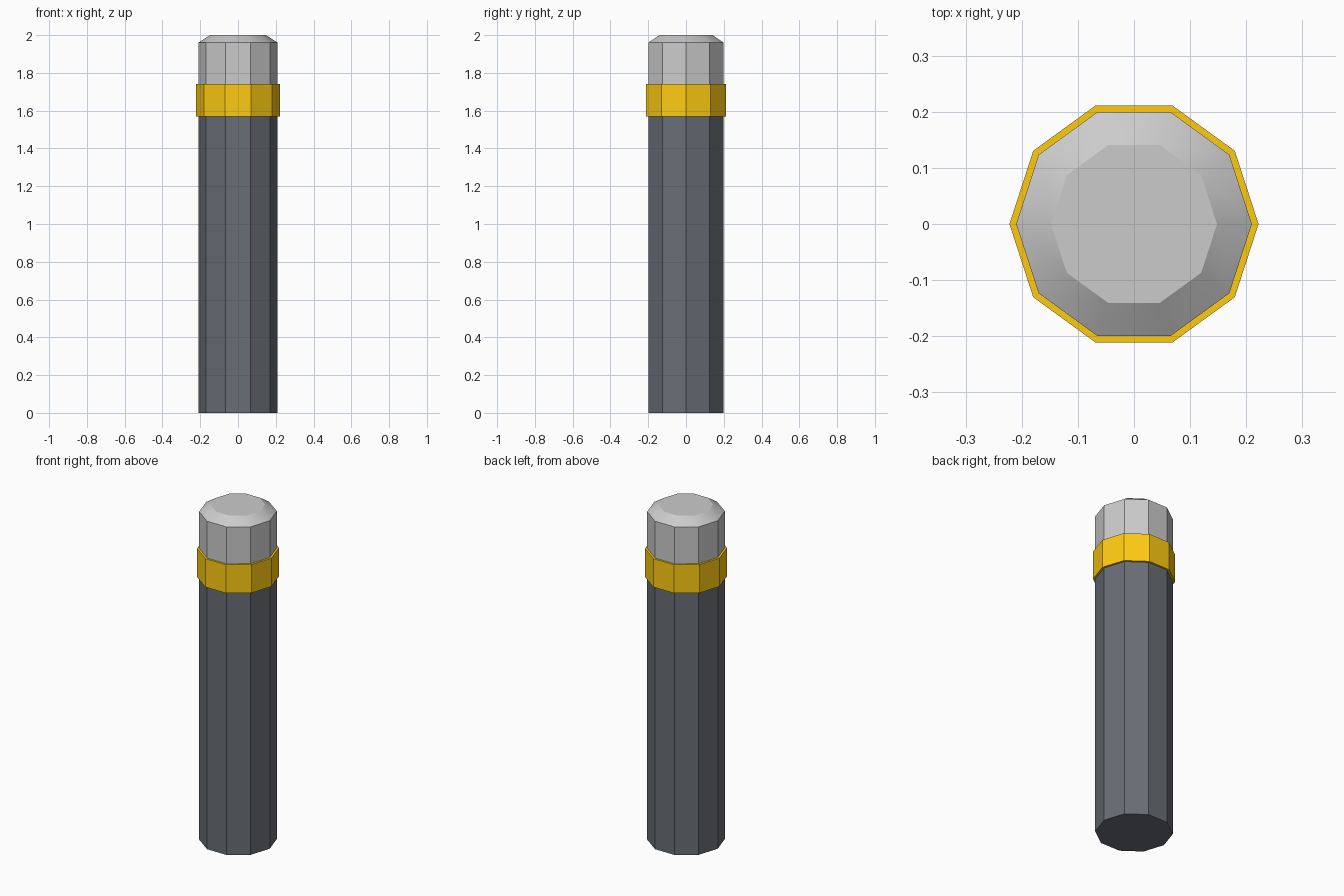
import bpy, bmesh, math

if "Cube" in bpy.data.objects:
    bpy.data.objects.remove(bpy.data.objects["Cube"])

SIDES = 10


def material(name, rgb):
    m = bpy.data.materials.new(name)
    m.diffuse_color = (*rgb, 1)
    m.use_nodes = True
    m.node_tree.nodes["Principled BSDF"].inputs["Base Color"].default_value = m.diffuse_color
    return m


def lathe(name, profile, mat=None, closed=False):
    """Sweep (radius, z) points into a ten-sided solid; closed makes a ring."""
    bm = bmesh.new()
    rings = [[bm.verts.new((r * math.cos(2 * math.pi * i / SIDES),
                            r * math.sin(2 * math.pi * i / SIDES), z))
              for i in range(SIDES)] for r, z in profile]
    pairs = list(zip(rings, rings[1:]))
    if closed:
        pairs.append((rings[-1], rings[0]))
    else:
        bm.faces.new(rings[0][::-1])
        bm.faces.new(rings[-1])
    for a, b in pairs:
        for i in range(SIDES):
            j = (i + 1) % SIDES
            bm.faces.new((a[i], a[j], b[j], b[i]))
    bmesh.ops.recalc_face_normals(bm, faces=bm.faces)
    mesh = bpy.data.meshes.new(name)
    bm.to_mesh(mesh)
    bm.free()
    ob = bpy.data.objects.new(name, mesh)
    bpy.context.collection.objects.link(ob)
    if mat:
        mesh.materials.append(mat)
    return ob


dark = material("dark_grey", (0.14, 0.155, 0.18))
yellow = material("yellow", (1.0, 0.6, 0.006))

# Dark post, ending inside the band
lathe("post_body", [(0.21, 0), (0.21, 1.66)], dark)

# Light cap with a softly shaded chamfer
cap = lathe("post_cap", [(0.21, 1.66), (0.21, 1.96), (0.148, 2.0)])
bpy.context.view_layer.objects.active = cap
cap.select_set(True)
bpy.ops.object.shade_smooth_by_angle(angle=math.radians(30))

# Raised yellow band
lathe("reflective_band", [(0.222, 1.57), (0.222, 1.74), (0.208, 1.74), (0.208, 1.57)],
      yellow, closed=True)
# Cap-coloured area starts above the band only, hidden joint lies beneath it
